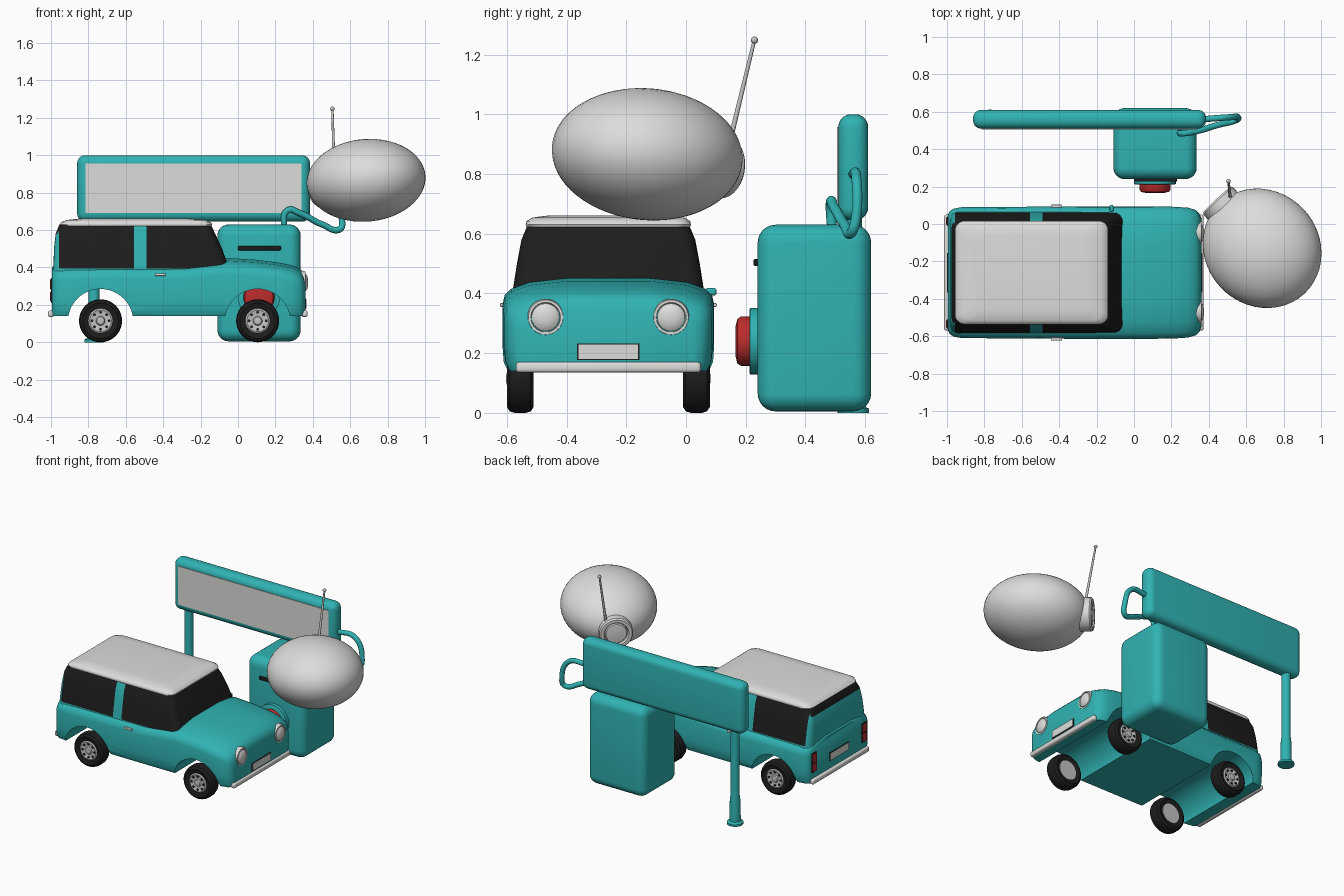
import bpy, bmesh, math
from mathutils import Vector, Matrix

if "Cube" in bpy.data.objects:
    bpy.data.objects.remove(bpy.data.objects["Cube"], do_unlink=True)


def material(name, rgb):
    m = bpy.data.materials.new(name)
    m.use_nodes = True
    m.diffuse_color = (*rgb, 1)
    m.node_tree.nodes["Principled BSDF"].inputs["Base Color"].default_value = (*rgb, 1)
    return m


TEAL = material("teal paint", (0.03, 0.45, 0.45))
WHITE = material("off white", (0.72, 0.72, 0.71))
SILVER = material("wheel silver", (0.55, 0.55, 0.55))
BLACK = material("black glass", (0.012, 0.012, 0.012))
RED = material("red", (0.5, 0.025, 0.025))
CAR_Y = -0.26  # centre line of the car


def finish(name, bm, *mats, angle=35):
    bmesh.ops.recalc_face_normals(bm, faces=bm.faces)
    me = bpy.data.meshes.new(name)
    bm.to_mesh(me)
    bm.free()
    for m in mats:
        me.materials.append(m)
    ob = bpy.data.objects.new(name, me)
    bpy.context.collection.objects.link(ob)
    smooth(ob, angle)
    return ob


def smooth(ob, angle=35):
    bpy.ops.object.select_all(action='DESELECT')
    ob.select_set(True)
    bpy.context.view_layer.objects.active = ob
    bpy.ops.object.shade_smooth_by_angle(angle=math.radians(angle))


def box(name, lo, hi, mat, bevel=0.0, segments=5):
    lo, hi = Vector(lo), Vector(hi)
    bm = bmesh.new()
    bmesh.ops.create_cube(bm, size=1)
    bmesh.ops.scale(bm, vec=hi - lo, verts=bm.verts)
    bmesh.ops.translate(bm, vec=(lo + hi) / 2, verts=bm.verts)
    if bevel:
        bmesh.ops.bevel(bm, geom=bm.edges[:], offset=bevel, segments=segments,
                        profile=0.5, affect='EDGES')
    return finish(name, bm, mat)


def loft(bm, rings):
    """Skin closed rings of points and cap both ends."""
    rows = [[bm.verts.new(p) for p in ring] for ring in rings]
    n = len(rows[0])
    for a, b in zip(rows, rows[1:]):
        for i in range(n):
            j = (i + 1) % n
            bm.faces.new((a[i], a[j], b[j], b[i]))
    bm.faces.new(rows[0])
    bm.faces.new(rows[-1])


def lathe(name, profile, loc, axis, mat, sides=32):
    """Spin (radius, height) pairs about an axis."""
    bm = bmesh.new()
    loft(bm, [[(r * math.cos(math.tau * i / sides), r * math.sin(math.tau * i / sides), h)
               for i in range(sides)] for r, h in profile])
    turn = Vector(axis).to_track_quat('Z', 'Y').to_matrix().to_4x4()
    bm.transform(Matrix.Translation(loc) @ turn)
    return finish(name, bm, mat)


def rounded_ring(z, x0, x1, half, radius=0.05, steps=5):
    """Rounded rectangle at height z, centred on the car."""
    ring = []
    corners = ((x1, half, 0), (x0, half, 1), (x0, -half, 2), (x1, -half, 3))
    for x, y, quarter in corners:
        cx = x - math.copysign(radius, x - (x0 + x1) / 2)
        cy = y - math.copysign(radius, y)
        for k in range(steps + 1):
            a = (quarter + k / steps) * math.pi / 2
            ring.append((cx + radius * math.cos(a), CAR_Y + cy + radius * math.sin(a), z))
    return ring


def tube(name, points, radius, mat):
    cu = bpy.data.curves.new(name, 'CURVE')
    cu.dimensions = '3D'
    cu.bevel_depth = radius
    cu.bevel_resolution = 4
    cu.use_fill_caps = True
    sp = cu.splines.new('BEZIER')
    sp.bezier_points.add(len(points) - 1)
    for bp, p in zip(sp.bezier_points, points):
        bp.co = p
        bp.handle_left_type = bp.handle_right_type = 'AUTO'
    cu.materials.append(mat)
    ob = bpy.data.objects.new(name, cu)
    bpy.context.collection.objects.link(ob)
    return ob


# Car body: cross-sections swept from tail to nose (x, half width, crown height)
def body_ring(x, w, top):
    sh = top - 0.04
    half = [(0.95, 0.14), (0.99, 0.17), (1, 0.22), (1, sh - 0.05), (0.98, sh - 0.02),
            (0.92, sh), (0.75, top - 0.018), (0.4, top - 0.004)]
    return ([(x, CAR_Y + w * f, z) for f, z in half]
            + [(x, CAR_Y - w * f, z) for f, z in reversed(half)])


bm = bmesh.new()
loft(bm, [body_ring(*s) for s in (
    (-0.995, 0.31, 0.405), (-0.985, 0.328, 0.415), (-0.965, 0.342, 0.425), (-0.92, 0.35, 0.428),
    (-0.3, 0.354, 0.43), (-0.06, 0.354, 0.455), (0.1, 0.354, 0.445), (0.22, 0.352, 0.43),
    (0.29, 0.347, 0.415), (0.33, 0.335, 0.398), (0.35, 0.315, 0.378), (0.36, 0.29, 0.35))])
body = finish("car_body", bm, TEAL)

# Wheel arches run right across the body
AXLES = (-0.735, 0.105)
for x in AXLES:
    cutter = lathe("arch_cutter", [(0.175, -0.5), (0.175, 0.5)], (x, CAR_Y, 0.11), (0, 1, 0), TEAL, 48)
    cutter.hide_render = True
    mod = body.modifiers.new("arch", 'BOOLEAN')
    mod.operation = 'DIFFERENCE'
    mod.object = cutter
    mod.solver = 'EXACT'
    bpy.context.view_layer.objects.active = body
    bpy.ops.object.modifier_apply(modifier=mod.name)
    bpy.data.objects.remove(cutter, do_unlink=True)
smooth(body)

# Cabin: painted pillars and rear panel, glass elsewhere
bm = bmesh.new()
loft(bm, [rounded_ring(*s) for s in (
    (0.36, -0.988, -0.035, 0.328), (0.5, -0.984, -0.085, 0.306), (0.58, -0.975, -0.122, 0.291),
    (0.63, -0.955, -0.145, 0.27))])
for co, no in (((-0.555, 0, 0), (1, 0, 0)), ((-0.49, 0, 0), (1, 0, 0)),
               ((-0.957, 0, 0), (1, 0, 0)), ((0, 0, 0.395), (0, 0, 1))):
    bmesh.ops.bisect_plane(bm, geom=bm.verts[:] + bm.edges[:] + bm.faces[:],
                           plane_co=co, plane_no=no)
for f in bm.faces:
    c = f.calc_center_median()
    pillar = -0.555 < c.x < -0.49 and abs(c.y - CAR_Y) > 0.2
    tail = c.x < -0.957 and c.z < 0.59
    f.material_index = 0 if pillar or tail or c.z < 0.395 else 1
finish("car_cabin", bm, TEAL, BLACK)

# Roof
bm = bmesh.new()
loft(bm, [rounded_ring(*s) for s in (
    (0.62, -0.95, -0.142, 0.272), (0.63, -0.955, -0.138, 0.277), (0.642, -0.945, -0.145, 0.274),
    (0.654, -0.915, -0.175, 0.255), (0.661, -0.85, -0.25, 0.2))])
finish("car_roof", bm, WHITE, angle=50)

# Wheels, headlights, tail lights and door handles, mirrored about the car
for side, s in (("right", -1), ("left", 1)):
    out = (0, s, 0)
    for x, end in zip(AXLES, ("rear", "front")):
        hub = Vector((x, CAR_Y + s * 0.295, 0.115))
        lathe(f"{end}_{side}_tyre", [(0.07, -0.035), (0.095, -0.045), (0.11, -0.035), (0.115, -0.018),
              (0.115, 0.018), (0.11, 0.035), (0.095, 0.045), (0.07, 0.035)], hub, out, BLACK, 40)
        lathe(f"{end}_{side}_rim", [(0.066, -0.038), (0.066, 0.036), (0.058, 0.041), (0.048, 0.037),
              (0.025, 0.037), (0.02, 0.045), (0.012, 0.047)], hub, out, SILVER)
        for k in range(8):
            a = math.tau * k / 8
            spot = hub + Vector((0.046 * math.cos(a), s * 0.036, 0.046 * math.sin(a)))
            lathe(f"{end}_{side}_rim_hole", [(0.008, 0), (0.008, 0.006)], spot, out, BLACK, 8)
    lathe(f"{side}_headlight", [(0.06, -0.05), (0.062, 0), (0.058, 0.012), (0.05, 0.012), (0.047, 0.006),
          (0.046, 0.012), (0.035, 0.02), (0.015, 0.025)], (0.35, CAR_Y + s * 0.21, 0.32), (1, 0, 0), WHITE)
    y = CAR_Y + s * 0.275
    box(f"{side}_tail_light_frame", (-1.0, y - 0.026, 0.21), (-0.97, y + 0.026, 0.345), BLACK, 0.004, 2)
    for z in (0.245, 0.31):
        box(f"{side}_tail_light", (-1.004, y - 0.022, z - 0.028), (-0.98, y + 0.022, z + 0.028), RED, 0.004, 2)
    y = CAR_Y + s * 0.355
    box(f"{side}_door_handle", (-0.445, y - 0.008, 0.355), (-0.385, y + 0.008, 0.368), WHITE, 0.004, 2)

# Bumpers, blank plates and the single mirror
for end, x, d in (("front", 0.36, 1), ("rear", -0.995, -1)):
    box(f"{end}_bumper", (x - 0.02, CAR_Y - 0.31, 0.135), (x + 0.012, CAR_Y + 0.31, 0.17), WHITE, 0.011, 3)
    z = 0.205 if d > 0 else 0.25
    box(f"{end}_plate_border", (x - 0.004, CAR_Y - 0.105, z - 0.028),
        (x + 0.004, CAR_Y + 0.105, z + 0.028), BLACK)
    box(f"{end}_plate", (x - 0.006, CAR_Y - 0.1, z - 0.024), (x + 0.006, CAR_Y + 0.1, z + 0.024), WHITE)
box("mirror", (-0.13, 0.065, 0.393), (-0.11, 0.102, 0.418), TEAL, 0.008, 3)
box("mirror_arm", (-0.125, 0.03, 0.395), (-0.115, 0.07, 0.405), TEAL)

# Pump cabinet with slot and round valve
box("pump_cabinet", (-0.11, 0.24, 0.005), (0.335, 0.62, 0.63), TEAL, 0.06, 6)
box("pump_slot", (0.0, 0.226, 0.492), (0.23, 0.245, 0.515), BLACK, 0.005, 2)
lathe("valve_base", [(0.112, -0.02), (0.112, 0.025), (0.105, 0.028)], (0.112, 0.24, 0.24), (0, -1, 0), TEAL)
lathe("valve_button", [(0.083, 0), (0.083, 0.03), (0.075, 0.043), (0.05, 0.049), (0.02, 0.05)],
      (0.112, 0.215, 0.24), (0, -1, 0), RED)

# Sign board, post and hose
box("sign_board", (-0.86, 0.51, 0.645), (0.385, 0.61, 1.0), TEAL, 0.043, 6)
box("sign_panel", (-0.815, 0.506, 0.69), (0.34, 0.515, 0.957), WHITE)
lathe("sign_post", [(0.052, 0), (0.052, 0.014), (0.036, 0.024), (0.034, 0.16), (0.029, 0.2), (0.029, 0.67)],
      (-0.77, 0.56, 0), (0, 0, 1), TEAL, 24)
tube("hose", [(0.245, 0.49, 0.6), (0.265, 0.485, 0.705), (0.33, 0.495, 0.69), (0.45, 0.53, 0.63),
              (0.545, 0.555, 0.605), (0.555, 0.57, 0.66), (0.5, 0.57, 0.79), (0.37, 0.56, 0.8)], 0.017, TEAL)

# Floating pod with its collar and aerial
bm = bmesh.new()
bmesh.ops.create_uvsphere(bm, u_segments=48, v_segments=32, radius=1)
bm.transform(Matrix.Translation((0.685, -0.13, 0.866)) @ Matrix.Rotation(math.radians(133), 4, 'Z')
             @ Matrix.Rotation(math.radians(6), 4, 'Y') @ Matrix.Diagonal((0.333, 0.305, 0.22, 1)))
finish("pod", bm, WHITE, angle=60)
lathe("pod_collar", [(0.1, -0.05), (0.108, 0), (0.108, 0.065), (0.1, 0.075), (0.08, 0.075), (0.074, 0.06),
      (0.07, 0.06), (0.066, 0.07), (0.03, 0.074)], (0.495, 0.075, 0.83), (-0.68, 0.73, -0.05), WHITE)
base, tip = Vector((0.515, 0.14, 0.88)), Vector((0.505, 0.229, 1.248))
lathe("aerial", [(0.009, 0), (0.006, (tip - base).length)], base, tip - base, SILVER, 12)
bm = bmesh.new()
bmesh.ops.create_uvsphere(bm, u_segments=16, v_segments=10, radius=0.012)
bmesh.ops.translate(bm, vec=tip, verts=bm.verts)
finish("aerial_tip", bm, SILVER, angle=60)
